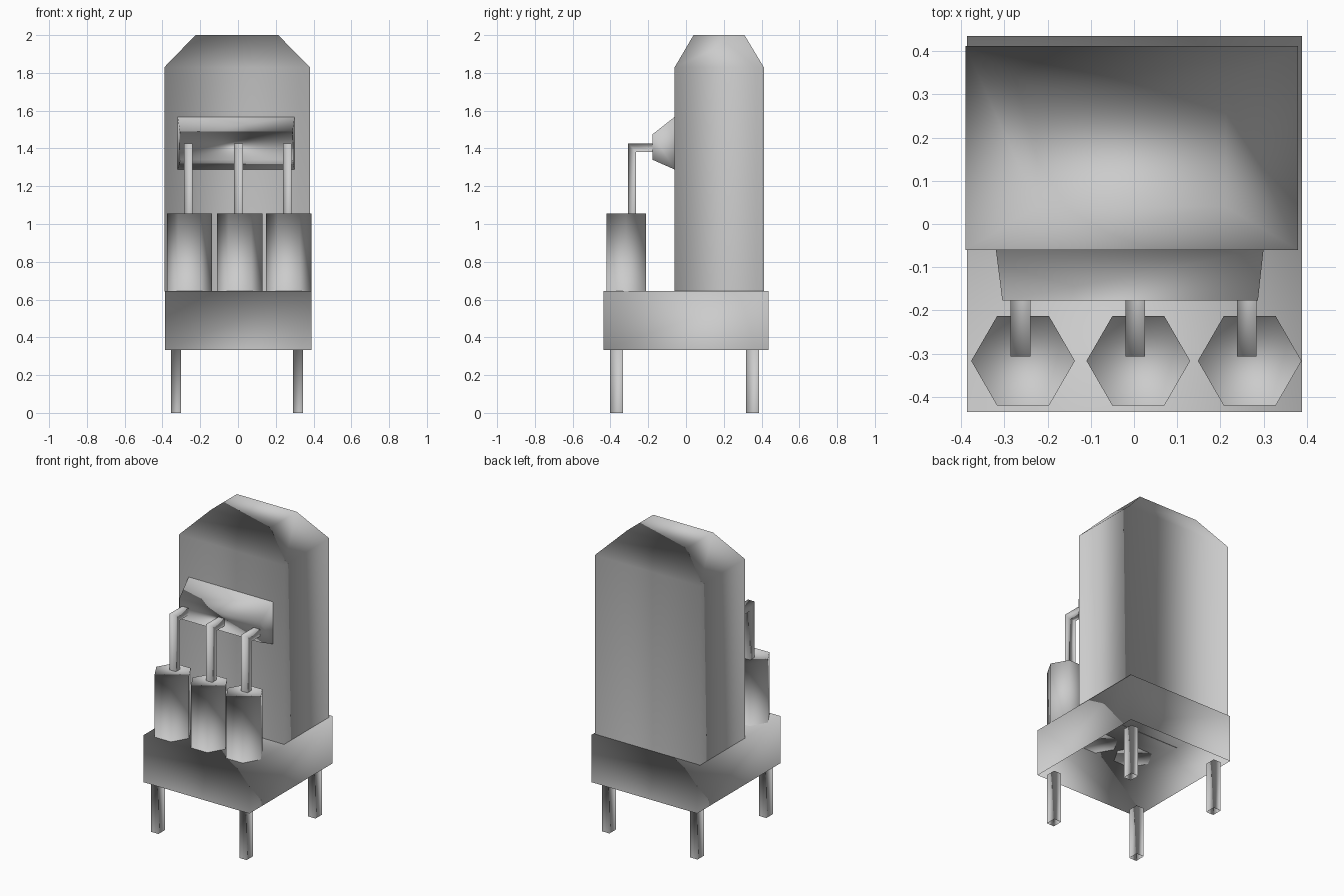
import bpy
import bmesh
import math

cube = bpy.data.objects.get("Cube")
if cube:
    bpy.data.objects.remove(cube, do_unlink=True)

grey = bpy.data.materials.new("plain_grey")
grey.use_nodes = True
colour = (0.6, 0.6, 0.6, 1)
grey.diffuse_color = colour
grey.node_tree.nodes["Principled BSDF"].inputs["Base Color"].default_value = colour


def loft(name, rings, axis, cap_start=False, cap_end=True):
    """Join rings of points into a smooth shell; faces across the axis are reversed."""
    bm = bmesh.new()
    loops = [[bm.verts.new(p) for p in ring] for ring in rings]
    n = len(loops[0])
    for a, b in zip(loops, loops[1:]):
        for i in range(n):
            j = (i + 1) % n
            bm.faces.new((a[i], a[j], b[j], b[i]))
    if cap_start:
        bm.faces.new(loops[0][::-1])
    if cap_end:
        bm.faces.new(loops[-1])
    bm.normal_update()
    for f in bm.faces:
        f.smooth = True
        if abs(f.normal[axis]) > 0.8:
            f.normal_flip()
    mesh = bpy.data.meshes.new(name)
    bm.to_mesh(mesh)
    bm.free()
    mesh.materials.append(grey)
    obj = bpy.data.objects.new(name, mesh)
    bpy.context.collection.objects.link(obj)


def rect_z(x0, x1, y0, y1, z):
    return [(x0, y0, z), (x1, y0, z), (x1, y1, z), (x0, y1, z)]


def rect_y(x0, x1, z0, z1, y):
    return [(x0, y, z0), (x1, y, z0), (x1, y, z1), (x0, y, z1)]


X, Y, Z = range(3)

# Base tray, open underneath
loft("base", [rect_z(-0.387, 0.389, -0.436, 0.436, z) for z in (0.333, 0.645)], Y)

# Four square legs, open at the foot
for side, x in (("right", -0.328), ("left", 0.318)):
    for end, y in (("front", -0.368), ("back", 0.352)):
        loft(f"{end}_{side}_leg",
             [rect_z(x - 0.027, x + 0.027, y - 0.034, y + 0.034, z) for z in (0, 0.335)], Y)

# Tall cabinet with a tapered top
loft("cabinet", [rect_z(-0.39, 0.38, -0.06, 0.412, 0.643),
                 rect_z(-0.39, 0.38, -0.06, 0.412, 1.83),
                 rect_z(-0.225, 0.213, 0.04, 0.31, 2.0)], Y)

# Tapered manifold on the cabinet front
loft("manifold", [rect_y(-0.32, 0.30, 1.288, 1.568, -0.059),
                  rect_y(-0.305, 0.287, 1.34, 1.475, -0.177)], Y)

# Hexagonal canisters, each fed by a bent pipe
for label, x, pipe_x in (("right", -0.257, -0.263), ("middle", 0.01, 0.003),
                         ("left", 0.268, 0.261)):
    hexagon = [(x + 0.12 * math.cos(k * math.pi / 3),
                -0.317 + 0.12 * math.sin(k * math.pi / 3)) for k in range(6)]
    loft(f"{label}_canister", [[(px, py, z) for px, py in hexagon] for z in (0.643, 1.055)],
         Z, cap_start=True)

    a, b = pipe_x - 0.023, pipe_x + 0.023
    foot = rect_z(a, b, -0.307, -0.264, 1.05)
    elbow = [(a, -0.307, 1.427), (b, -0.307, 1.427), (b, -0.264, 1.38), (a, -0.264, 1.38)]
    mouth = [(px, -0.17, pz) for px, py, pz in elbow]
    loft(f"{label}_pipe", [foot, elbow, mouth], X, cap_end=False)
